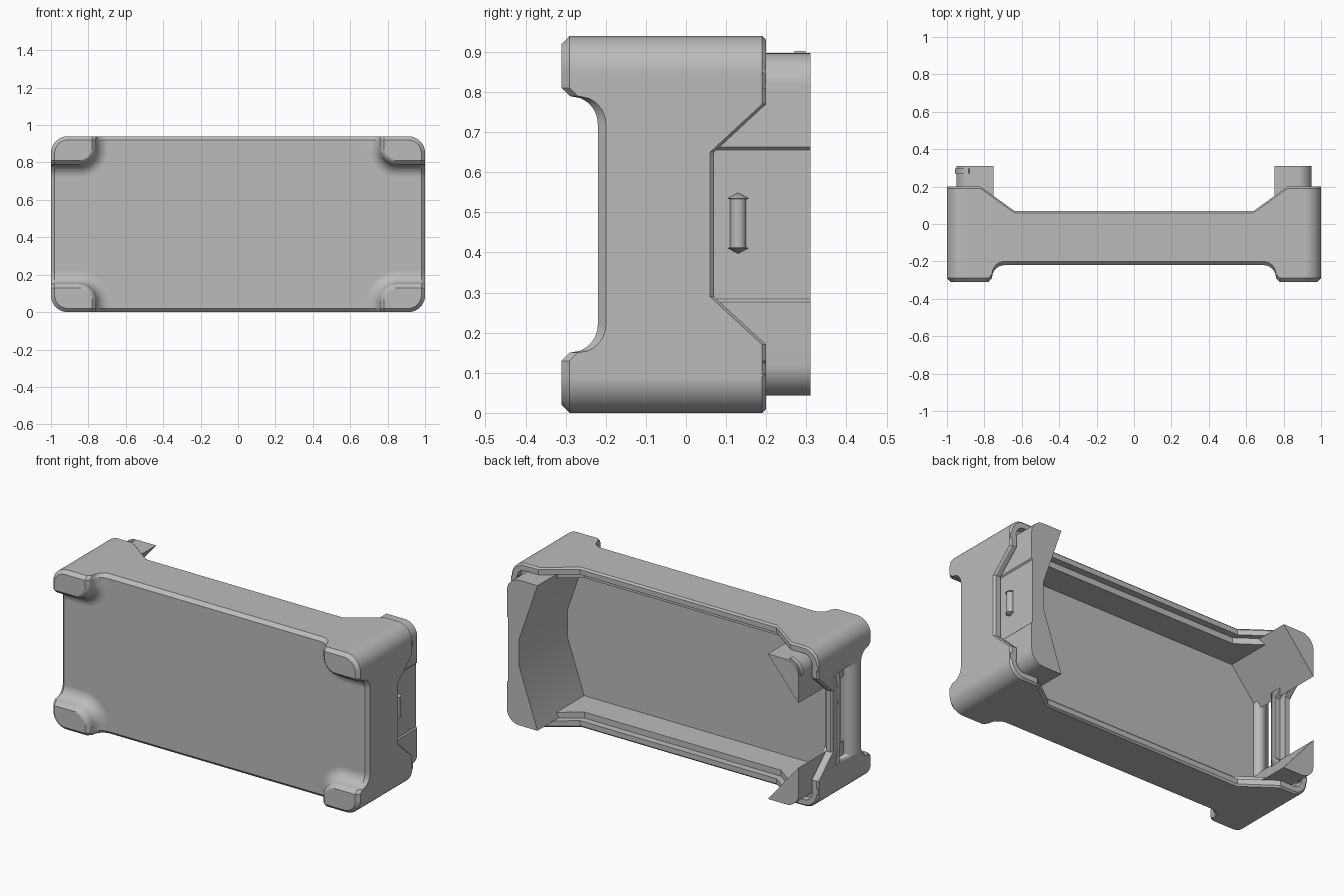
import bpy, bmesh, math
from mathutils import Vector

if "Cube" in bpy.data.objects:
    bpy.data.objects.remove(bpy.data.objects["Cube"])

mat = bpy.data.materials.new("plain grey")
mat.use_nodes = True
GREY = (0.5, 0.5, 0.5, 1)
mat.diffuse_color = GREY
mat.node_tree.nodes["Principled BSDF"].inputs["Base Color"].default_value = GREY

HX, HZ, R = 1.0, 0.47, 0.09       # half width, half height, corner radius


def finish(bm, name, angle=30):
    bmesh.ops.recalc_face_normals(bm, faces=bm.faces)
    mesh = bpy.data.meshes.new(name)
    bm.to_mesh(mesh)
    bm.free()
    ob = bpy.data.objects.new(name, mesh)
    bpy.context.collection.objects.link(ob)
    mesh.materials.append(mat)
    bpy.ops.object.select_all(action='DESELECT')
    ob.select_set(True)
    bpy.context.view_layer.objects.active = ob
    bpy.ops.object.shade_smooth_by_angle(angle=math.radians(angle))
    return ob


def ramp(v, a, b):
    return 0.07 + 0.13 * min(1, max(0, (abs(v) - a) / (b - a)))


def rim(x, z):
    # back edge: high at the corners, low along the middle of each side
    return min(ramp(x, 0.64, 0.82), ramp(z, 0.18, 0.30))


def front(x, z):
    # front face with four raised feet, chamfered and filleted
    r = 0.07
    a, b = 0.78 - abs(x) + r, 0.34 - abs(z) + r
    d = math.hypot(max(a, 0), max(b, 0)) + min(max(a, b), 0) - r
    if d <= 0.02:
        return -0.31 + max(d, 0)
    return -0.29 + math.sqrt(max(0, 0.07 ** 2 - max(0, 0.09 - d) ** 2))


def rounded(x, z):
    # map a square grid point to the rounded rectangle, with outward normal
    u, v = (abs(x) - HX + R) / R, (abs(z) - HZ + R) / R
    sx, sz = math.copysign(1, x), math.copysign(1, z)
    if u > 1e-6 and v > 1e-6:
        k = max(u, v) / math.hypot(u, v)
        n = Vector((u * sx, v * sz)).normalized()
        return sx * (HX - R + u * k * R), sz * (HZ - R + v * k * R), n
    return x, z, Vector((sx, 0) if u > v * R / R and u > 0 and v <= 0 else (0, sz))


def lines(start, end, step=0.005):
    n = round((end - start) / step)
    half = [start + (end - start) * i / n for i in range(n + 1)]
    return [-v for v in reversed(half)] + half


# Main case: gridded front, then rings over the rim and down to the floor
bm = bmesh.new()
xs, zs = lines(0.64, HX), lines(0.18, HZ)
grid, normals = [], {}
for x in xs:
    row = []
    for z in zs:
        px, pz, n = rounded(x, z)
        inset = min(HX - abs(x), HZ - abs(z))
        vert = bm.verts.new((px, front(px, pz) + max(0, 0.02 - inset), pz + HZ))
        normals[vert] = n
        row.append(vert)
    grid.append(row)
for a, b in zip(grid, grid[1:]):
    for j in range(len(zs) - 1):
        bm.faces.new((a[j], a[j + 1], b[j + 1], b[j]))
edge = [r[0] for r in grid] + grid[-1][1:] + [r[-1] for r in grid[-2::-1]] + grid[0][-2:0:-1]
# each ring: inset from the outline, drop below the rim (None = floor)
previous = edge
for inset, drop in ((0, 0.01), (0.01, 0), (0.04, 0), (0.04, 0.04), (0.075, 0.04), (0.075, None)):
    ring = []
    for v in edge:
        p, n = v.co, normals[v]
        y = -0.14 if drop is None else rim(p.x, p.z - HZ) - drop
        ring.append(bm.verts.new((p.x - n.x * inset, y, p.z - n.y * inset)))
    for i in range(len(ring)):
        k = (i + 1) % len(ring)
        bm.faces.new((previous[i], previous[k], ring[k], ring[i]))
    previous = ring
bm.faces.new(previous)
case = finish(bm, "case_shell")


def prism(name, outline, y0, y1):
    bm = bmesh.new()
    rings = [[bm.verts.new((x, y, z)) for x, z in outline] for y in (y0, y1)]
    bm.faces.new(rings[0])
    bm.faces.new(rings[1])
    for i in range(len(outline)):
        k = (i + 1) % len(outline)
        bm.faces.new((rings[0][i], rings[0][k], rings[1][k], rings[1][i]))
    return finish(bm, name)


# Slot through the side wall
slot = prism("slot_cutter", [(-1.1, 0.2), (-0.85, 0.2), (-0.85, 0.74), (-1.1, 0.74)], -0.11, 0.0)
cut = case.modifiers.new("side slot", 'BOOLEAN')
cut.object, cut.operation, cut.solver = slot, 'DIFFERENCE', 'EXACT'
bpy.context.view_layer.objects.active = case
bpy.ops.object.modifier_apply(modifier=cut.name)
bpy.data.objects.remove(slot)


def corner(grow=0, r=0.08):
    # rounded upper outer corner, as offsets from the case centre
    cx, cz = 0.95 - r, 0.427 - r
    return [(cx + (r + grow) * math.sin(t), cz + (r + grow) * math.cos(t))
            for t in (math.pi / 2 * i / 10 for i in range(11))]


# Full-height lip on one side, with a shallow recess in its outer face
upper = [(0.87, 0.08), (0.75, 0.427)] + corner() + [(0.95, 0.193), (0.943, 0.186)]
outline = upper + [(x, -z) for x, z in reversed(upper)]
prism("side_lip", [(x, z + HZ) for x, z in outline], -0.15, 0.31)

# Corner tabs on the slotted side
for name, s in (("upper", 1), ("lower", -1)):
    pts = [(0.75, 0.427)] + corner() + [(0.95, 0.19)]
    prism(name + "_corner_tab", [(-x, s * z + HZ) for x, z in pts], -0.15, 0.31)
pts = [(0.86, 0.40)] + corner(0.007)[1:]
prism("tab_ridge", [(-x, z + HZ) for x, z in pts], 0.27, 0.298)

# Snap nub on the lip: a rod with conical ends
bm = bmesh.new()
profile = [(0, 0.397), (0.026, 0.411), (0.02, 0.413), (0.02, 0.533), (0.026, 0.535), (0, 0.549)]
vs = [bm.verts.new((0.943 + r, 0.13, z)) for r, z in profile]
es = [bm.edges.new(pair) for pair in zip(vs, vs[1:])]
bmesh.ops.spin(bm, geom=vs + es, cent=(0.943, 0.13, 0), axis=(0, 0, 1),
               angle=2 * math.pi, steps=24, use_merge=True)
bmesh.ops.remove_doubles(bm, verts=bm.verts, dist=1e-5)
finish(bm, "snap_nub")
